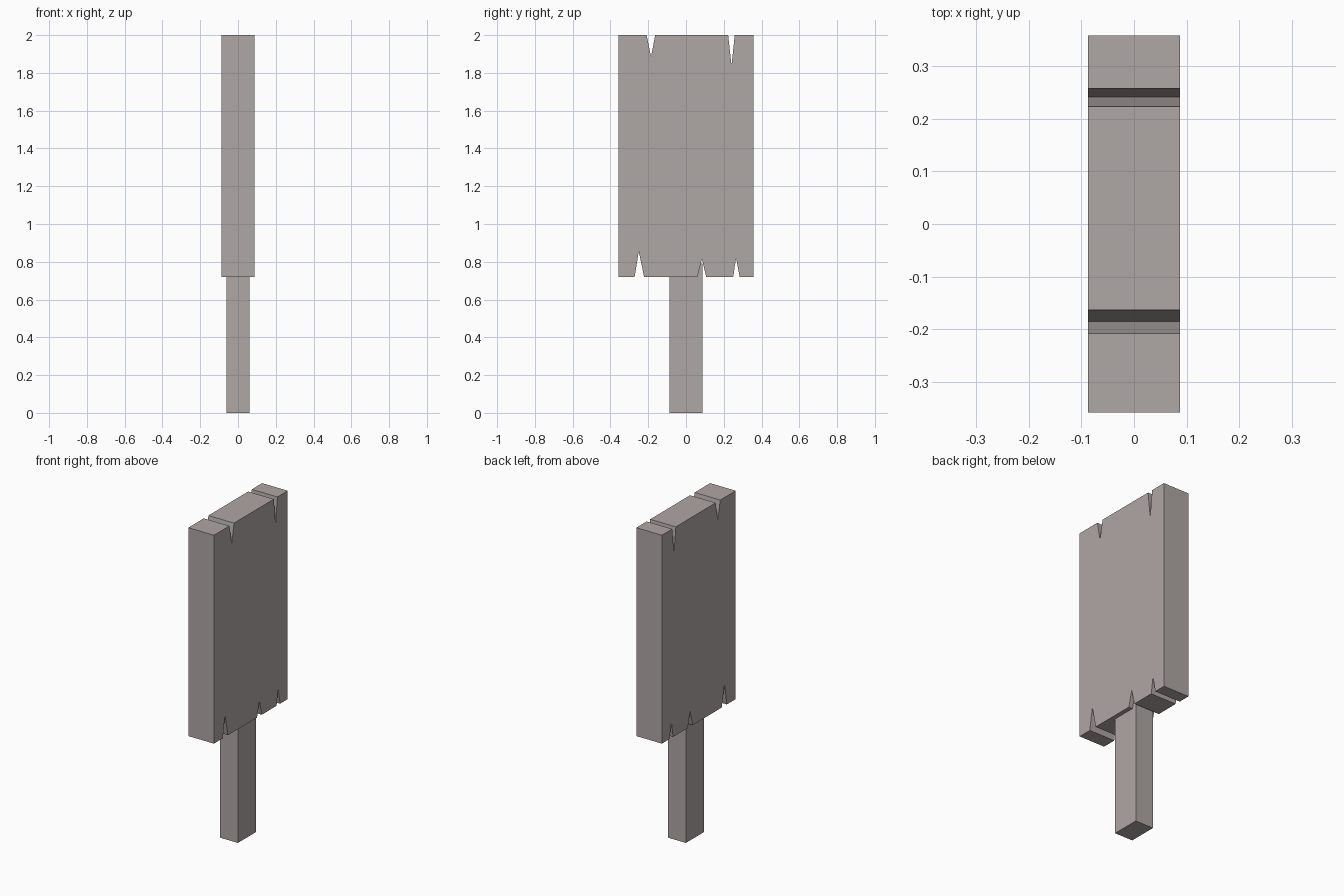
import bpy
import bmesh

cube = bpy.data.objects.get("Cube")
if cube:
    bpy.data.objects.remove(cube, do_unlink=True)

# Weathered wood colour
WOOD = (0.43, 0.385, 0.375, 1.0)
wood = bpy.data.materials.new("weathered_wood")
wood.use_nodes = True
wood.diffuse_color = WOOD
bsdf = wood.node_tree.nodes["Principled BSDF"]
bsdf.inputs["Base Color"].default_value = WOOD
bsdf.inputs["Roughness"].default_value = 0.9


def extruded(name, outline, half_width):
    """Extrude a (y, z) outline along x, centred on x = 0."""
    bm = bmesh.new()
    face = bm.faces.new([bm.verts.new((-half_width, y, z)) for y, z in outline])
    result = bmesh.ops.extrude_face_region(bm, geom=[face])
    moved = [v for v in result["geom"] if isinstance(v, bmesh.types.BMVert)]
    bmesh.ops.translate(bm, verts=moved, vec=(2 * half_width, 0, 0))
    bmesh.ops.recalc_face_normals(bm, faces=bm.faces)
    mesh = bpy.data.meshes.new(name)
    bm.to_mesh(mesh)
    bm.free()
    mesh.materials.append(wood)
    obj = bpy.data.objects.new(name, mesh)
    bpy.context.collection.objects.link(obj)
    return obj


def notched_edge(notches, z):
    """Points of a horizontal edge with V-shaped splits, running along +y."""
    points = []
    for start, tip, end, tip_z in notches:
        points += [(start, z), (tip, tip_z), (end, z)]
    return points


# Board with split ends
HALF, BOTTOM, TOP = 0.358, 0.72, 2.0
lower_splits = [(-0.272, -0.25, -0.222, 0.855),
                (0.06, 0.084, 0.107, 0.815),
                (0.25, 0.265, 0.284, 0.82)]
upper_splits = [(-0.208, -0.185, -0.163, 1.885),
                (0.223, 0.241, 0.258, 1.84)]
outline = [(-HALF, BOTTOM), *notched_edge(lower_splits, BOTTOM), (HALF, BOTTOM),
           (HALF, TOP), *reversed(notched_edge(upper_splits, TOP)), (-HALF, TOP)]
extruded("sign_board", outline, 0.087)

# Post, set a little way into the board
POST = 0.088
extruded("post", [(-POST, 0), (POST, 0), (POST, 0.79), (-POST, 0.79)], 0.061)
